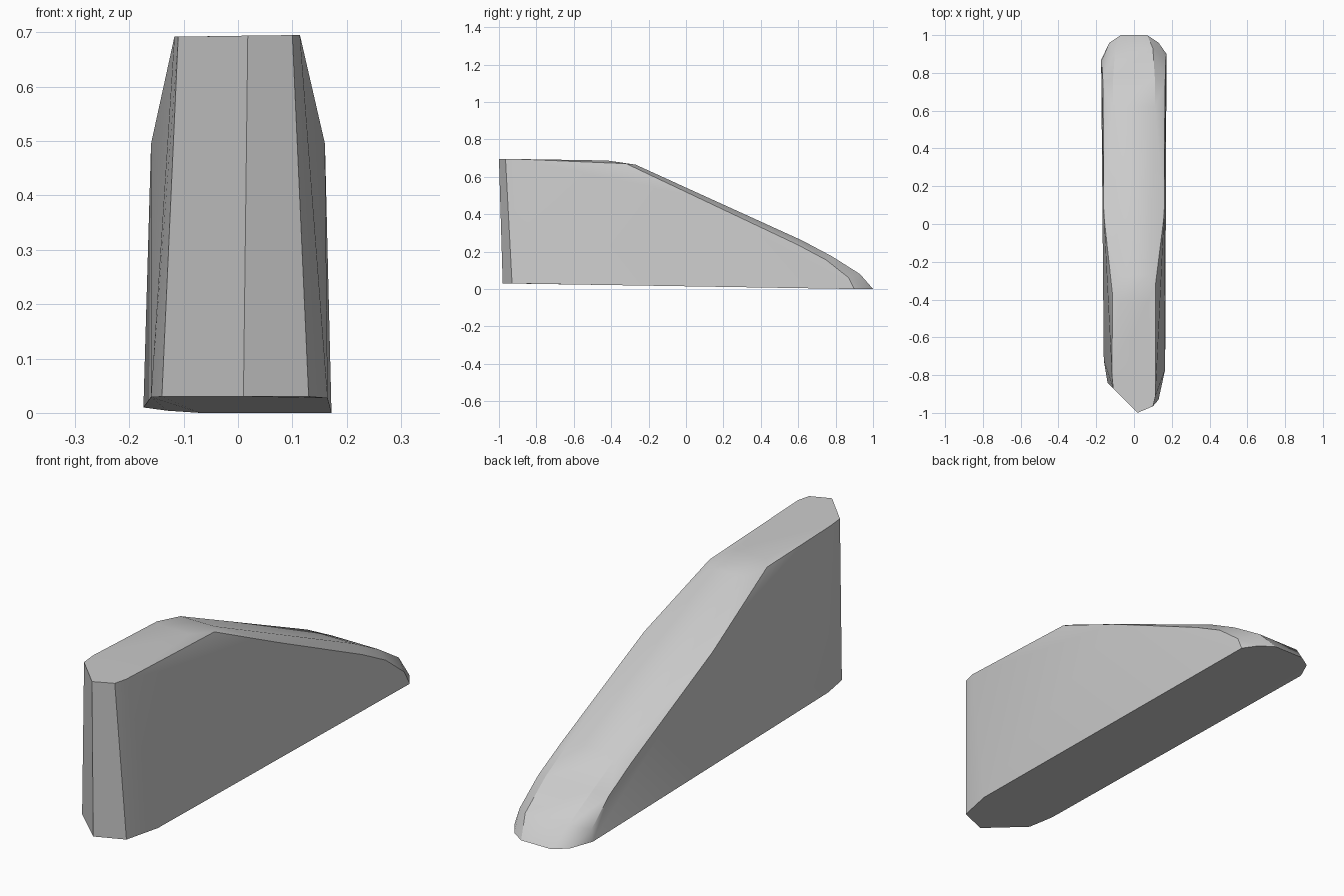
import bpy, bmesh, math

cube = bpy.data.objects.get("Cube")
if cube:
    bpy.data.objects.remove(cube, do_unlink=True)

# Plain grey finish
grey = bpy.data.materials.new("plain_grey")
grey.use_nodes = True
colour = (0.6, 0.6, 0.6, 1)
grey.diffuse_color = colour
grey.node_tree.nodes["Principled BSDF"].inputs["Base Color"].default_value = colour

# Base outline, rounded at the tail and pointed at the front
base = [(.01, -.98, .03), (.13, -.93, .03), (.165, -.77, .027), (.172, .9, 0),
        (.13, .96, 0), (.07, 1, 0), (-.07, 1, 0), (-.13, .96, .004),
        (-.174, .87, .01), (-.16, -.72, .029), (-.14, -.84, .03)]
# Flat upper deck
deck = [(.018, -1, .694), (.1, -.965, .695), (.114, -.91, .695), (.114, -.32, .67),
        (.07, -.42, .687), (-.08, -.42, .687), (-.113, -.38, .676),
        (-.117, -.8, .692), (-.11, -.87, .692)]
# Long sloping ridge: half width, y, z, mirrored across the middle
ridge = [(.08, -.27, .665), (.112, .62, .26), (.11, .78, .175), (.1, .93, .08)]
# Shoulders where the slope rolls into the side walls
shoulder = [(.16, .05, .495), (.163, .6, .235), (.165, .75, .155), (.168, .87, .06)]

points = base + deck
for side in (1, -1):
    points += [(side * x, y, z) for x, y, z in ridge + shoulder]

# Wedge body wrapped around the outlines
bm = bmesh.new()
for p in points:
    bm.verts.new(p)
hull = bmesh.ops.convex_hull(bm, input=bm.verts)
loose = {g for g in hull["geom_interior"] + hull["geom_unused"]
         if isinstance(g, bmesh.types.BMVert)}
bmesh.ops.delete(bm, geom=list(loose), context='VERTS')
bmesh.ops.dissolve_limit(bm, angle_limit=math.radians(1),
                         verts=bm.verts, edges=bm.edges)
bmesh.ops.recalc_face_normals(bm, faces=bm.faces)
mesh = bpy.data.meshes.new("wedge_body")
bm.to_mesh(mesh)
bm.free()
mesh.materials.append(grey)
body = bpy.data.objects.new("wedge_body", mesh)
bpy.context.collection.objects.link(body)

# Smooth the gentle bends and keep the hard corners
bpy.ops.object.select_all(action='DESELECT')
body.select_set(True)
bpy.context.view_layer.objects.active = body
bpy.ops.object.shade_smooth_by_angle(angle=math.radians(30))
